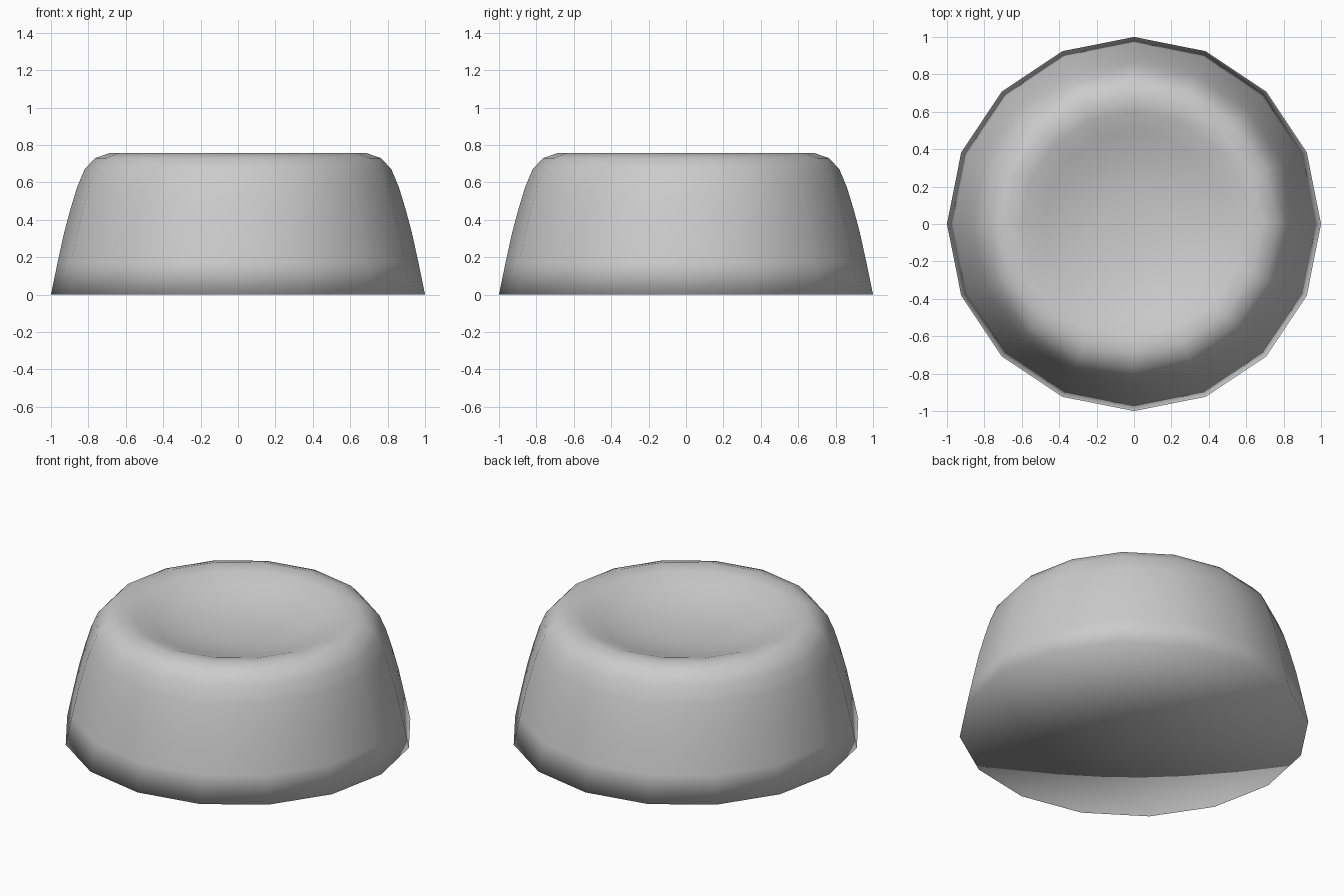
import bpy, bmesh, math

if "Cube" in bpy.data.objects:
    bpy.data.objects.remove(bpy.data.objects["Cube"])

SIDES = 16

# Half profile (radius, height): base edge, bulging wall, rounded rim, shallow dish
profile = [(1.0, 0.0), (0.965, 0.17), (0.93, 0.33), (0.895, 0.46), (0.86, 0.575),
           (0.82, 0.67), (0.765, 0.73), (0.685, 0.757), (0.60, 0.742),
           (0.49, 0.703), (0.35, 0.658), (0.18, 0.633)]
dish_bottom = 0.627

bm = bmesh.new()


def ring(r, z):
    return [bm.verts.new((r * math.cos(2 * math.pi * i / SIDES),
                          r * math.sin(2 * math.pi * i / SIDES), z))
            for i in range(SIDES)]


# Wall and dish rings
rings = [ring(r, z) for r, z in profile]
for low, high in zip(rings, rings[1:]):
    for i in range(SIDES):
        j = (i + 1) % SIDES
        bm.faces.new((low[i], low[j], high[j], high[i]))

# Dish centre and flat underside
top = bm.verts.new((0, 0, dish_bottom))
base = bm.verts.new((0, 0, 0))
for i in range(SIDES):
    j = (i + 1) % SIDES
    bm.faces.new((rings[-1][i], rings[-1][j], top))
    bm.faces.new((rings[0][j], rings[0][i], base))

# Smooth everywhere, including the base edge
for f in bm.faces:
    f.smooth = True

mesh = bpy.data.meshes.new("dished_cap")
bm.to_mesh(mesh)
bm.free()
cap = bpy.data.objects.new("dished_cap", mesh)
bpy.context.collection.objects.link(cap)
